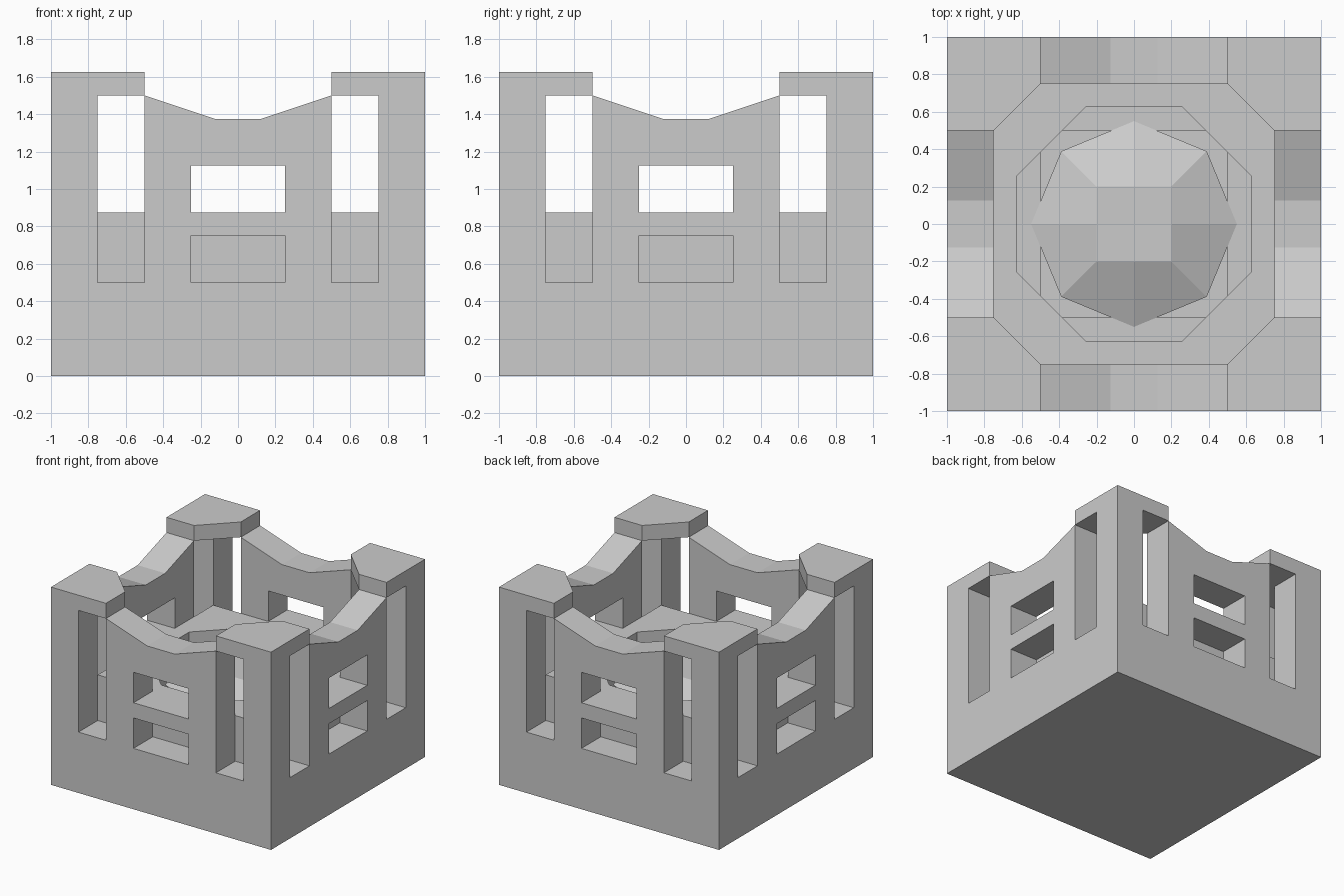
import bpy, bmesh, math
from mathutils import Matrix, Vector

if "Cube" in bpy.data.objects:
    bpy.data.objects.remove(bpy.data.objects["Cube"])


def finish(name, bm):
    bmesh.ops.recalc_face_normals(bm, faces=bm.faces[:])
    me = bpy.data.meshes.new(name)
    bm.to_mesh(me)
    bm.free()
    ob = bpy.data.objects.new(name, me)
    bpy.context.collection.objects.link(ob)
    return ob


def prism(name, loops, z0, z1, matrix=Matrix()):
    """Extrude an outline (plus optional hole outlines) from z0 to z1."""
    bm = bmesh.new()
    edges = []
    for pts in loops:
        vs = [bm.verts.new((x, y, z0)) for x, y in pts]
        edges += [bm.edges.new((vs[i - 1], vs[i])) for i in range(len(vs))]
    bmesh.ops.triangle_fill(bm, edges=edges, use_beauty=True, use_dissolve=False,
                            normal=Vector((0, 0, 1)))
    ext = bmesh.ops.extrude_face_region(bm, geom=bm.faces[:], use_keep_orig=True)
    verts = [g for g in ext["geom"] if isinstance(g, bmesh.types.BMVert)]
    bmesh.ops.translate(bm, verts=verts, vec=(0, 0, z1 - z0))
    bm.transform(matrix)
    return finish(name, bm)


def rect(x0, x1, y0, y1):
    return [(x0, y0), (x1, y0), (x1, y1), (x0, y1)]


def square(r):
    return rect(-r, r, -r, r)


# Solid base, hollow plinth and floor with octagonal opening
prism("base", [square(1)], 0, 0.5)
prism("plinth", [square(0.75), square(0.5)], 0.5, 0.75)
R = 0.625 / math.cos(math.pi / 8)
octagon = [(R * math.cos(a), R * math.sin(a))
           for a in (math.pi / 8 + i * math.pi / 4 for i in range(8))]
prism("floor", [square(0.75), octagon], 0.75, 0.875)

# Four sides: sagging wall panel with windows, corner pillar and chamfered cap
panel = [(-0.5, 0.5), (-0.25, 0.5), (-0.25, 0.75), (0.25, 0.75), (0.25, 0.5),
         (0.5, 0.5), (0.5, 1.5), (0.125, 1.375), (-0.125, 1.375), (-0.5, 1.5)]
window = rect(-0.25, 0.25, 0.875, 1.125)
cap = [(0.5, 0.75), (0.75, 0.5), (1, 0.5), (1, 1), (0.5, 1)]
upright = Matrix.Rotation(math.pi / 2, 4, "X")   # profile y becomes z
for i, side in enumerate(("front", "right", "back", "left")):
    turn = Matrix.Rotation(i * math.pi / 2, 4, "Z")
    prism(side + "_wall", [panel, window], 0.75, 1, turn @ upright)
    prism(side + "_pillar", [rect(0.75, 1, 0.75, 1)], 0.5, 1.5, turn)
    prism(side + "_pillar_cap", [cap], 1.5, 1.625, turn)

# Faceted mound: eight-sided rim rising to a small square top
bm = bmesh.new()
rings = []
for z, square_ring in ((0.625, True), (0.75, False), (0.875, True)):
    ring = []
    for i in range(8):
        a = i * math.pi / 4
        r = 0.55
        if square_ring:
            r = 0.2 * (math.sqrt(2) if i % 2 else 1)
        ring.append(bm.verts.new((r * math.cos(a), r * math.sin(a), z)))
    rings.append(ring)
for lo, hi in zip(rings, rings[1:]):
    for i in range(8):
        bm.faces.new((lo[i - 1], lo[i], hi[i], hi[i - 1]))
bm.faces.new(rings[0][::-1])
bm.faces.new(rings[2])
finish("mound", bm)
